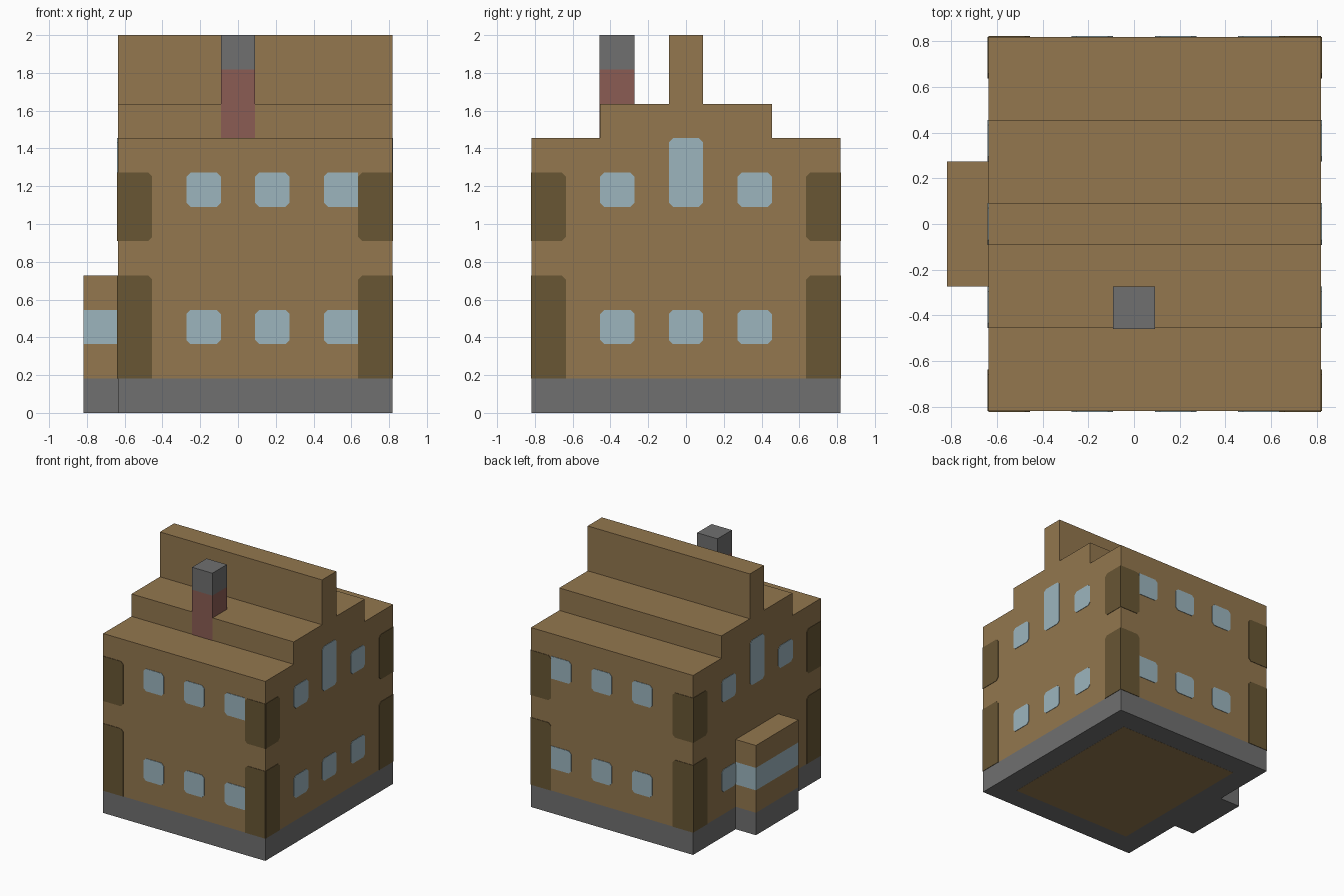
import bpy
import bmesh
from mathutils import Vector

U = 2 / 11      # one building block
SKIN = 0.02     # plate thickness in blocks
CUT = 0.12      # clipped plate corner in blocks

if "Cube" in bpy.data.objects:
    bpy.data.objects.remove(bpy.data.objects["Cube"], do_unlink=True)


def srgb(r, g, b):
    return tuple(((c / 255 + 0.055) / 1.055) ** 2.4 for c in (r, g, b)) + (1.0,)


def material(name, color):
    mat = bpy.data.materials.new(name)
    mat.use_nodes = True
    mat.diffuse_color = color
    mat.node_tree.nodes["Principled BSDF"].inputs["Base Color"].default_value = color
    return mat


WALL = material("tan_wall", srgb(147, 119, 78))
STONE = material("grey_stone", srgb(112, 112, 112))
DARK = material("dark_brown", srgb(104, 86, 52))
GLASS = material("pale_blue_glass", srgb(156, 181, 190))
BRICK = material("red_brick", srgb(139, 92, 84))


def prism(bm, outline, push):
    """Extrude a closed outline of points along a vector."""
    face = bm.faces.new([bm.verts.new(Vector(p) * U) for p in outline])
    made = bmesh.ops.extrude_face_region(bm, geom=[face], use_keep_orig=True)
    verts = [v for v in made["geom"] if isinstance(v, bmesh.types.BMVert)]
    bmesh.ops.translate(bm, verts=verts, vec=Vector(push) * U)


def finish(name, bm, mat):
    bmesh.ops.recalc_face_normals(bm, faces=bm.faces)
    mesh = bpy.data.meshes.new(name)
    bm.to_mesh(mesh)
    bm.free()
    mesh.materials.append(mat)
    obj = bpy.data.objects.new(name, mesh)
    bpy.context.collection.objects.link(obj)
    return obj


def box(name, xs, ys, zs, mat):
    bm = bmesh.new()
    (x0, x1), (y0, y1), (z0, z1) = xs, ys, zs
    prism(bm, [(x0, y0, z0), (x1, y0, z0), (x1, y1, z0), (x0, y1, z0)], (0, 0, z1 - z0))
    return finish(name, bm, mat)


def plate_outline(u0, u1, z0, z1, sharp):
    """Rectangle with clipped corners; corners on a side listed in sharp stay square."""
    corners = [(u0, z0, "left", "low"), (u1, z0, "right", "low"),
               (u1, z1, "right", "high"), (u0, z1, "left", "high")]
    pts = []
    for i, (u, z, side, level) in enumerate(corners):
        if side in sharp or level in sharp:
            pts.append((u, z))
            continue
        du = CUT if side == "left" else -CUT
        dz = CUT if level == "low" else -CUT
        pair = [(u, z + dz), (u + du, z)]
        pts += pair if i % 2 == 0 else pair[::-1]
    return pts


X0, X1, Y = -3.5, 4.5, 4.5

# Stone footing with a brown floor underneath
box("stone_base", (X0, X1), (-Y, Y), (0, 1), STONE)
box("floor_underside", (X0 + 1, X1 - 1), (1 - Y, Y - 1), (-0.005, 0.01), WALL)

# House body with stepped gable, pushed along x
half = [(Y, 1), (Y, 8), (2.5, 8), (2.5, 9), (0.5, 9), (0.5, 11)]
profile = half + [(-y, z) for y, z in reversed(half)]
bm = bmesh.new()
prism(bm, [(X0, y, z) for y, z in profile], (X1 - X0, 0, 0))
finish("stepped_house", bm, WALL)

# Chimney, its lower part flush with the step
box("chimney_brick", (-0.5, 0.5), (-2.5 - SKIN, -1.5), (8, 10), BRICK)
box("chimney_cap", (-0.5, 0.5), (-2.5 - SKIN, -1.5), (10, 11), STONE)

# Side bay in horizontal bands
bands = [("bay_base", 0, 1, STONE), ("bay_sill", 1, 2, WALL),
         ("bay_window", 2, 3, GLASS), ("bay_roof", 3, 4, WALL)]
for name, z0, z1, mat in bands:
    box(name, (X0 - 1, X0), (-1.5, 1.5), (z0, z1), mat)

# Walls: span, window starts, point mapping and outward direction
walls = {
    "front": (X0, X1, (-1.5, 0.5, 2.5), lambda u, z: (u, -Y, z), (0, -1, 0)),
    "back": (X0, X1, (-1.5, 0.5, 2.5), lambda u, z: (u, Y, z), (0, 1, 0)),
    "left": (-Y, Y, (-2.5, -0.5, 1.5), lambda u, z: (X1, u, z), (1, 0, 0)),
    "right": (-Y, Y, (-2.5, -0.5, 1.5), lambda u, z: (X0, u, z), (-1, 0, 0)),
}
for side, (lo, hi, starts, place, out) in walls.items():
    push = Vector(out) * SKIN
    gable = side in ("left", "right")

    # Windows in two storeys, the middle gable one taller
    bm = bmesh.new()
    for u in starts:
        sharp = ("right",) if u + 1 == hi - 1 else ()
        for z in (2, 6):
            if side == "right" and z == 2 and u == -0.5:
                continue
            top = 8 if gable and z == 6 and u == -0.5 else z + 1
            prism(bm, [place(*p) for p in plate_outline(u, u + 1, z, top, sharp)], push)
    finish(side + "_windows", bm, GLASS)

    # Dark corner timbers
    bm = bmesh.new()
    for z0, z1 in ((1, 4), (5, 7)):
        low = ("low",) if z0 == 1 else ()
        for u, edge in ((lo, "left"), (hi - 1, "right")):
            prism(bm, [place(*p) for p in plate_outline(u, u + 1, z0, z1, (edge,) + low)], push)
    finish(side + "_corner_timbers", bm, DARK)
